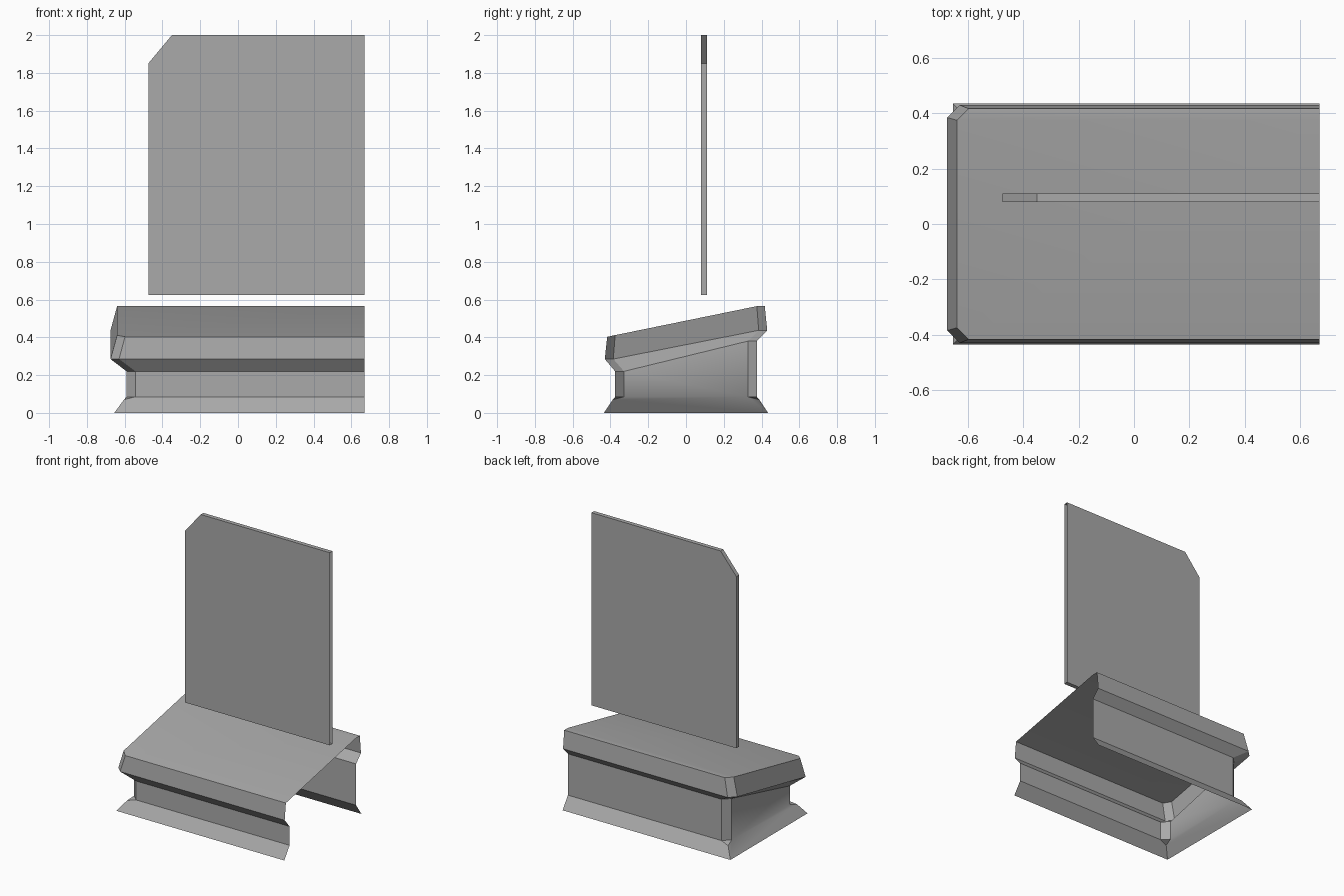
import bpy, bmesh

if "Cube" in bpy.data.objects:
    bpy.data.objects.remove(bpy.data.objects["Cube"])

grey = bpy.data.materials.new("grey")
grey.diffuse_color = (0.40, 0.40, 0.40, 1)
grey.use_nodes = True
grey.node_tree.nodes["Principled BSDF"].inputs["Base Color"].default_value = grey.diffuse_color
END = 0.67          # open end of the half model


def finish(name, bm, soft_edges=()):
    """Smooth faces, with every edge sharp except the soft ones."""
    for f in bm.faces:
        f.smooth = True
    for e in bm.edges:
        e.smooth = e in soft_edges
    mesh = bpy.data.meshes.new(name)
    bm.to_mesh(mesh)
    bm.free()
    mesh.materials.append(grey)
    ob = bpy.data.objects.new(name, mesh)
    bpy.context.collection.objects.link(ob)


def ring(bm, x, y, cut, z_front, z_back):
    """Open U-shaped section with cut corners: front end, round the left, back end."""
    pts = [(END, -y, z_front), (x + cut, -y, z_front), (x, cut - y, z_front),
           (x, y - cut, z_back), (x + cut, y, z_back), (END, y, z_back)]
    return [bm.verts.new(p) for p in pts]


def bridge(bm, a, b):
    for i in range(len(a) - 1):
        bm.faces.new((a[i + 1], a[i], b[i], b[i + 1]))


# Plinth: straight wall, flared rim and sloping top
bm = bmesh.new()
wall_low = ring(bm, -0.59, 0.375, 0.047, 0.085, 0.085)
wall_top = ring(bm, -0.59, 0.375, 0.047, 0.22, 0.38)
rim_low = ring(bm, -0.675, 0.43, 0.045, 0.285, 0.437)
rim_top = ring(bm, -0.64, 0.417, 0.042, 0.403, 0.565)
rim_top[2].co.z = 0.411
for a, b in ((wall_low, wall_top), (wall_top, rim_low), (rim_low, rim_top)):
    bridge(bm, a, b)

# Sloping top with a narrow level strip along the back
strip_end = bm.verts.new((END, 0.375, 0.565))
bm.faces.new((rim_top[0], strip_end, rim_top[3], rim_top[2], rim_top[1]))
bm.faces.new((strip_end, rim_top[5], rim_top[4], rim_top[3]))

# Splayed foot with pointed corners
fl, bl = [bm.verts.new((-0.655, s * 0.435, 0)) for s in (-1, 1)]
fr, br = [bm.verts.new((END, s * 0.435, 0)) for s in (-1, 1)]
fc, bc = [bm.verts.new((-0.604, s * 0.388, 0.07)) for s in (-1, 1)]
w = wall_low
bm.faces.new((fr, w[0], w[1], fc, fl))
bm.faces.new((br, bl, bc, w[4], w[5]))
bm.faces.new((fl, fc, w[2], w[3], bc, bl))
bm.faces.new((fc, w[1], w[2]))
bm.faces.new((bc, w[3], w[4]))
soft = {bm.edges.get((w[2], w[3])), bm.edges.get((strip_end, rim_top[3]))}
bmesh.ops.recalc_face_normals(bm, faces=bm.faces)
finish("plinth", bm, soft)

# Upright slab with one cut corner, open at the end
bm = bmesh.new()
outline = [(END, 0.625), (-0.475, 0.625), (-0.475, 1.85), (-0.35, 2.0), (END, 2.0)]
front, back = [[bm.verts.new((x, y, z)) for x, z in outline] for y in (0.08, 0.11)]
bm.faces.new(front)
bm.faces.new(back)
bridge(bm, front, back)
bmesh.ops.recalc_face_normals(bm, faces=bm.faces)
finish("slab", bm)
